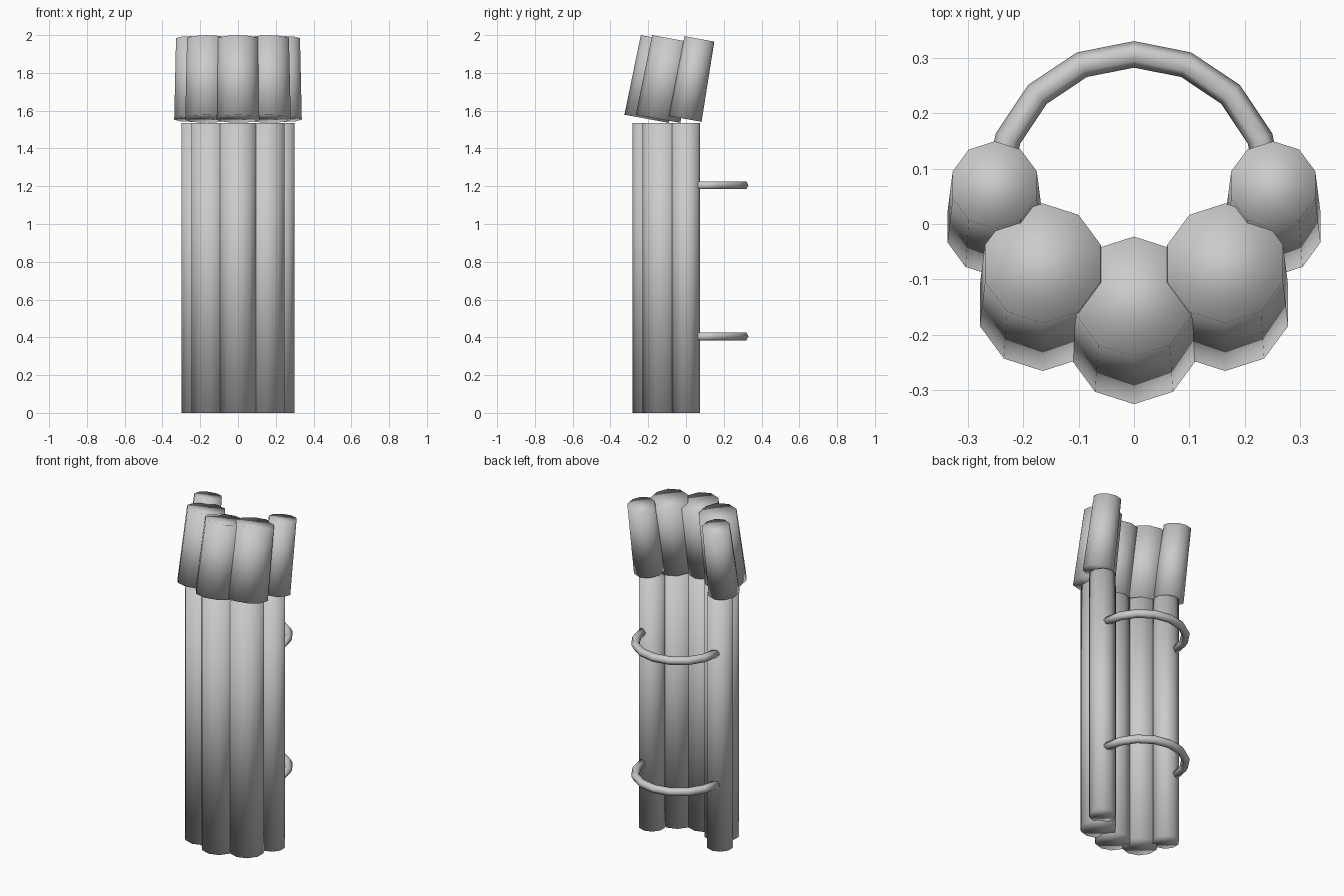
import bpy
import math

if "Cube" in bpy.data.objects:
    bpy.data.objects.remove(bpy.data.objects["Cube"])

SIDES = 10


def smooth(obj):
    for p in obj.data.polygons:
        p.use_smooth = True


def tube(name, r_bottom, r_top, bottom, top):
    """Ten-sided capped tube between two points in the same x plane."""
    dy, dz = top[1] - bottom[1], top[2] - bottom[2]
    mid = [(a + b) / 2 for a, b in zip(bottom, top)]
    bpy.ops.mesh.primitive_cone_add(
        vertices=SIDES, radius1=r_bottom, radius2=r_top, depth=math.hypot(dy, dz),
        location=mid, rotation=(-math.atan2(dy, dz), 0, 0))
    obj = bpy.context.object
    obj.name = name
    smooth(obj)


def strap(name, z, centre_y=0.06, ring_r=0.247, tube_r=0.024, steps=8, sides=6):
    """Half-ring strap swept round the back."""
    verts, faces = [], []
    for i in range(steps + 1):
        a = math.pi * i / steps
        for j in range(sides):
            b = 2 * math.pi * j / sides
            r = ring_r + tube_r * math.cos(b)
            verts.append((r * math.cos(a), centre_y + r * math.sin(a), z + tube_r * math.sin(b)))
    for i in range(steps):
        for j in range(sides):
            k = (j + 1) % sides
            faces.append((i * sides + j, i * sides + k, (i + 1) * sides + k, (i + 1) * sides + j))
    faces.append(tuple(reversed(range(sides))))
    faces.append(tuple(range(steps * sides, (steps + 1) * sides)))
    mesh = bpy.data.meshes.new(name)
    mesh.from_pydata(verts, [], faces)
    mesh.flip_normals()
    obj = bpy.data.objects.new(name, mesh)
    bpy.context.collection.objects.link(obj)
    smooth(obj)


# Padding columns: (name, lower x, lower y, lower radius, upper x, upper top y, r bottom, r top)
columns = [
    ("centre", 0.0, -0.183, 0.10, 0.0, -0.131, 0.12, 0.11),
    ("middle", 0.15, -0.129, 0.10, 0.165, -0.071, 0.12, 0.11),
    ("outer", 0.229, 0.0, 0.075, 0.252, 0.071, 0.09, 0.08),
]
for name, lx, ly, lr, ux, uy, rb, rt in columns:
    for label, s in (("right", 1), ("left", -1)):
        if lx == 0 and s < 0:
            continue
        # Long upright shin pad
        tube(f"lower_pad_{name}_{label}", lr, lr, (s * lx, ly, 0), (s * lx, ly, 1.535))
        # Short knee pad leaning back
        tube(f"upper_pad_{name}_{label}", rb, rt, (s * ux, uy - 0.077, 1.557), (s * ux, uy, 1.98))

# Straps
strap("lower_strap", 0.405)
strap("upper_strap", 1.205)
